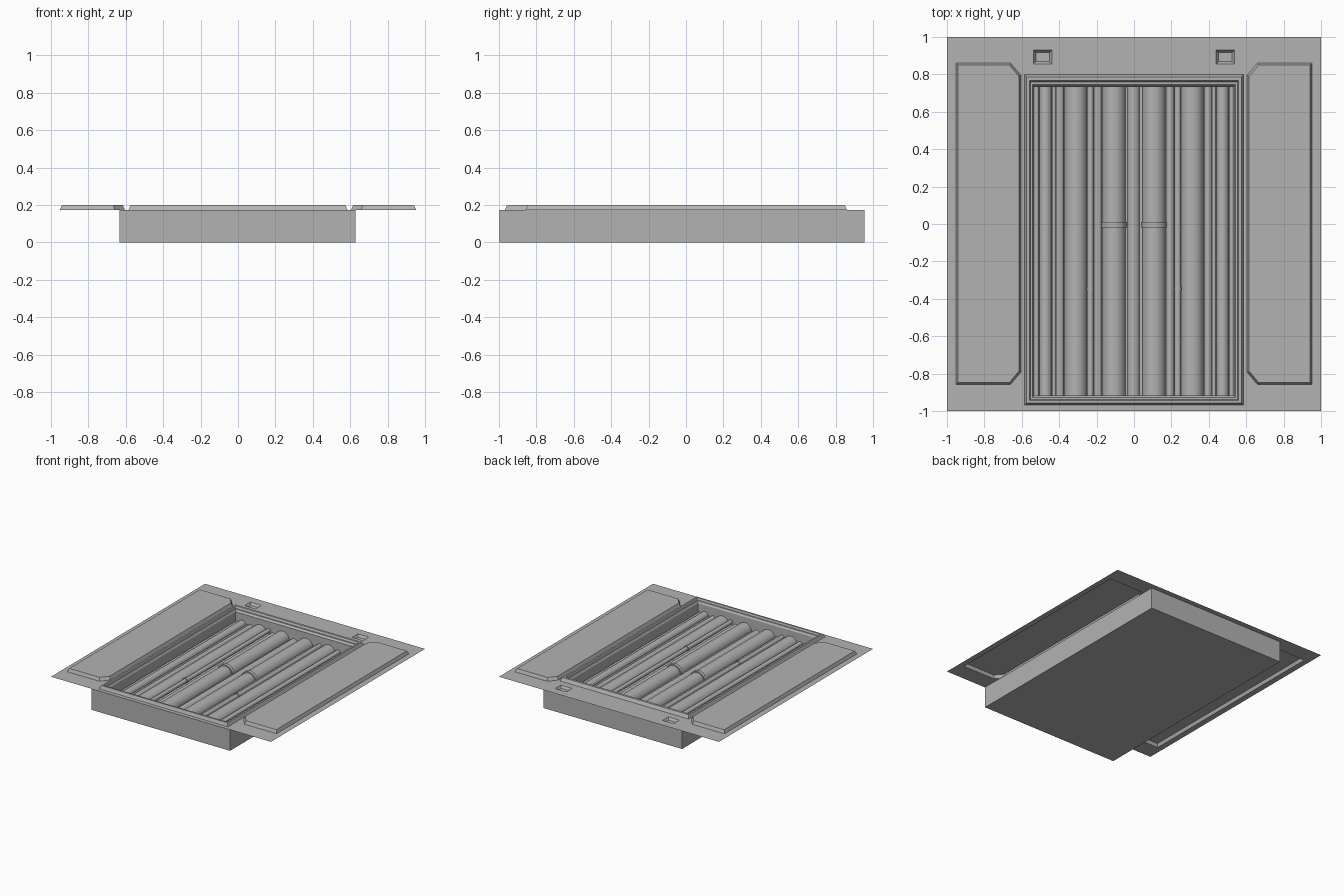
import bpy, bmesh, math

if "Cube" in bpy.data.objects:
    bpy.data.objects.remove(bpy.data.objects["Cube"])

PLATE_Z = 0.174
FLOOR_Z = 0.07

# darker grey used by every part
grey = bpy.data.materials.new("dark_grey")
grey.diffuse_color = (0.45, 0.45, 0.45, 1)
grey.use_nodes = True
grey.node_tree.nodes["Principled BSDF"].inputs["Base Color"].default_value = grey.diffuse_color


def finish(name, bm, recalc=False):
    if recalc:
        bmesh.ops.recalc_face_normals(bm, faces=bm.faces)
    me = bpy.data.meshes.new(name)
    bm.to_mesh(me)
    bm.free()
    me.materials.append(grey)
    ob = bpy.data.objects.new(name, me)
    bpy.context.collection.objects.link(ob)
    return ob


def rect(x0, x1, y0, y1):
    return [(x0, y0), (x1, y0), (x1, y1), (x0, y1)]


def panel(side, d):
    # side panel outline, cut corners toward the middle, inset by d
    xo, xi, xc = 0.952 - d, 0.605 + d, 0.66 + d * 0.5
    y0, y1, c = -0.858 + d, 0.86 - d, 0.065 - d * 0.5
    pts = [(xo, y0), (xo, y1), (xc, y1), (xi, y1 - c), (xi, y0 + c), (xc, y0)]
    return [(side * x, y) for x, y in pts]


def frame(d):
    return rect(-0.585 + d, 0.585 - d, -0.968 + d, 0.80 - 1.35 * d)


def socket(side, d):
    cx = side * 0.488
    return rect(cx - 0.05 + d, cx + 0.05 - d, 0.855 + d, 0.93 - d)


def loft(name, loops):
    # stacked outlines joined by walls, last one filled
    bm = bmesh.new()
    rows = [[bm.verts.new((x, y, z)) for x, y in pts] for pts, z in loops]
    n = len(rows[0])
    for a, b in zip(rows, rows[1:]):
        for i in range(n):
            j = (i + 1) % n
            bm.faces.new((a[i], a[j], b[j], b[i]))
    cap = bm.faces.new(rows[-1])
    bm.normal_update()
    if cap.normal.z < 0:
        bmesh.ops.reverse_faces(bm, faces=bm.faces)
    return finish(name, bm)


# deck plate with openings
bm = bmesh.new()
for pts in [rect(-1, 1, -1, 1), frame(0), panel(1, 0), panel(-1, 0), socket(1, 0), socket(-1, 0)]:
    vs = [bm.verts.new((x, y, PLATE_Z)) for x, y in pts]
    for i in range(len(vs)):
        bm.edges.new((vs[i], vs[(i + 1) % len(vs)]))
bmesh.ops.triangle_fill(bm, use_beauty=True, use_dissolve=False, edges=bm.edges[:], normal=(0, 0, 1))
bm.normal_update()
for f in bm.faces:
    if f.normal.z < 0:
        f.normal_flip()
finish("deck_plate", bm)

# raised side panels and sunken sockets
for side, word in ((1, "right"), (-1, "left")):
    loft(word + "_side_panel", [(panel(side, 0), PLATE_Z), (panel(side, 0.011), 0.2)])
    loft(word + "_socket", [(socket(side, 0), PLATE_Z), (socket(side, 0.013), 0.155)])

# stepped rim and trench lining
loft("trench_rim", [(frame(0), PLATE_Z), (frame(0.011), 0.2), (frame(0.025), 0.2),
                    (frame(0.031), 0.185), (frame(0.041), 0.185), (frame(0.05), 0.17),
                    (frame(0.05), FLOOR_Z)])

# housing below the deck, open at the top
shell = rect(-0.633, 0.627, -0.998, 0.955)
ob = loft("housing", [(shell, PLATE_Z), (shell, 0.0)])
ob.data.flip_normals()


def pipe(name, x, r, top, y0=-0.917, y1=0.732, sides=32):
    bpy.ops.mesh.primitive_cylinder_add(vertices=sides, radius=r, depth=y1 - y0,
                                        location=(x, (y0 + y1) / 2, top - r),
                                        rotation=(math.pi / 2, 0, 0))
    bpy.context.object.name = name
    bpy.context.object.data.materials.append(grey)
    bpy.ops.object.shade_smooth_by_angle(angle=math.radians(35))


# pipes lying in the trench: x, radius, top height
for side, word in ((1, "right"), (-1, "left")):
    for part, x, r, top in (("main_pipe", 0.107, 0.062, 0.126),
                            ("thin_pipe", 0.234, 0.017, 0.115),
                            ("low_pipe", 0.193, 0.022, 0.09),
                            ("wide_pipe", 0.311, 0.061, 0.126),
                            ("narrow_pipe", 0.396, 0.021, 0.105),
                            ("small_pipe", 0.428, 0.011, 0.095),
                            ("outer_pipe", 0.473, 0.033, 0.118),
                            ("edge_pipe", 0.521, 0.013, 0.1)):
        pipe(f"{word}_{part}", side * x, r, top)
    # couplings
    pipe(word + "_main_coupling", side * 0.107, 0.067, 0.136, -0.018, 0.01)
    pipe(word + "_thin_coupling", side * 0.234, 0.021, 0.12, -0.352, -0.338)
pipe("centre_pipe", -0.002, 0.034, 0.092)
